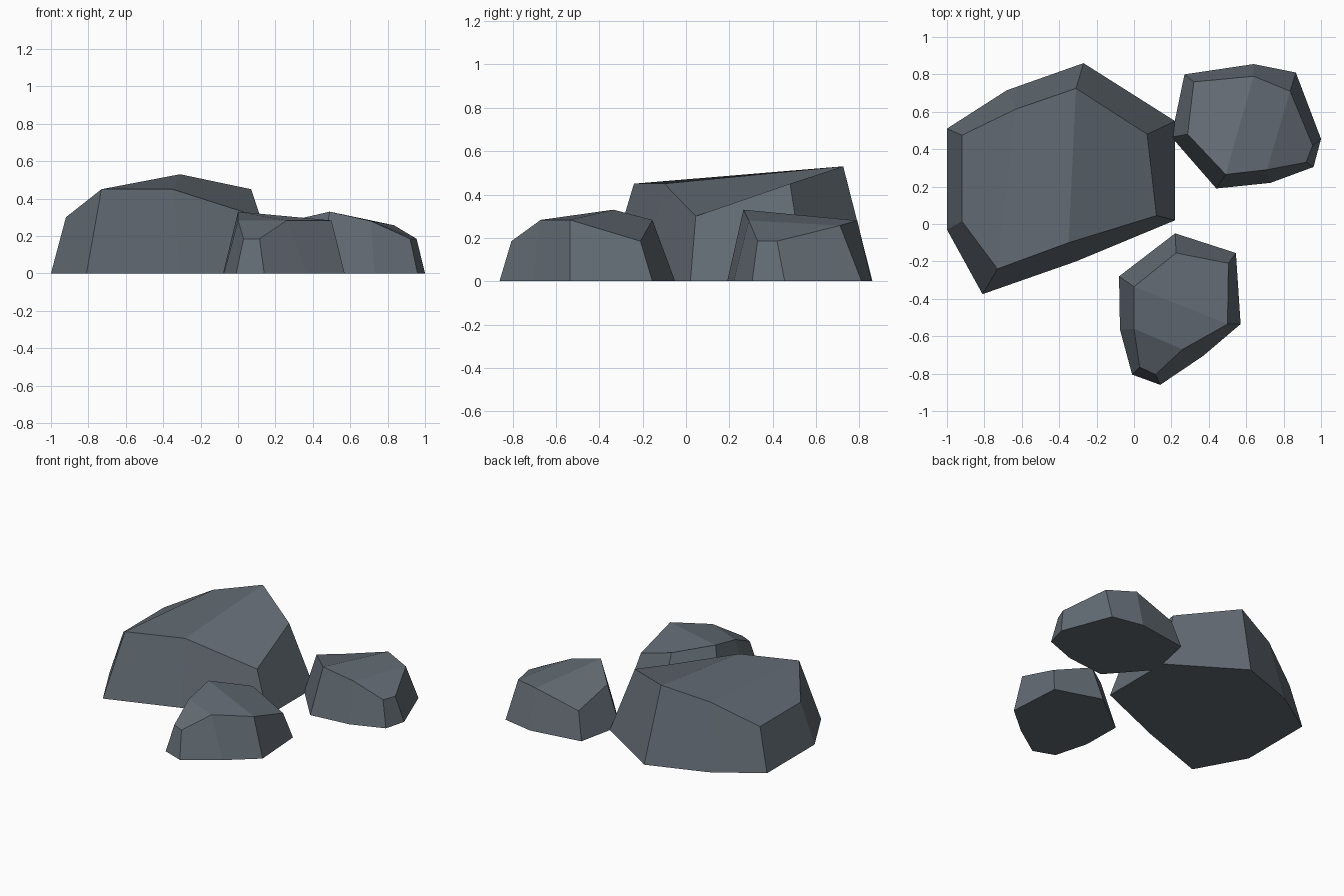
import bpy, bmesh

# One slate colour for all rocks
slate = bpy.data.materials.new("slate_grey")
slate.diffuse_color = (0.125, 0.15, 0.175, 1)

# Each rock: eight ground points and eight rim points (counter-clockwise from the peak)
ROCKS = {
    "large_rock": (
        [(-.27, .86), (-.68, .715), (-1, .51), (-1, -.03),
         (-.81, -.375), (-.31, -.2), (.22, .02), (.22, .55)],
        [(-.31, .725, .53), (-.63, .615, .45), (-.92, .475, .3), (-.92, .015, .3),
         (-.73, -.24, .45), (-.35, -.1, .45), (.12, .045, .3), (.07, .48, .45)]),
    "right_rock": (
        [(.44, .19), (.73, .22), (.96, .305), (1, .455),
         (.865, .81), (.64, .855), (.27, .8), (.2, .465)],
        [(.49, .265, .33), (.71, .29, .28), (.92, .33, .185), (.955, .42, .185),
         (.835, .71, .257), (.64, .79, .28), (.32, .76, .19), (.287, .48, .283)]),
    "front_rock": (
        [(-.08, -.28), (-.075, -.565), (-.01, -.805), (.14, -.86),
         (.37, -.705), (.57, -.535), (.545, -.155), (.22, -.05)],
        [(0, -.335, .33), (0, -.56, .283), (.03, -.765, .185), (.115, -.805, .185),
         (.26, -.67, .283), (.5, -.535, .283), (.505, -.21, .185), (.225, -.155, .283)]),
}
# The folded top is a strip of three facets
TOP_FACETS = [(1, 2, 3, 4), (0, 1, 4, 5), (0, 5, 6, 7)]


def rock(name, ground, rim):
    bm = bmesh.new()
    low = [bm.verts.new((x, y, 0)) for x, y in ground]
    high = [bm.verts.new(p) for p in rim]
    n = len(low)
    bm.faces.new(low[::-1])
    for i in range(n):
        j = (i + 1) % n
        bm.faces.new((low[i], low[j], high[j], high[i]))
    for facet in TOP_FACETS:
        bm.faces.new([high[i] for i in facet])
    bmesh.ops.recalc_face_normals(bm, faces=bm.faces)
    mesh = bpy.data.meshes.new(name)
    bm.to_mesh(mesh)
    bm.free()
    mesh.materials.append(slate)
    bpy.context.collection.objects.link(bpy.data.objects.new(name, mesh))


for name, (ground, rim) in ROCKS.items():
    rock(name, ground, rim)
